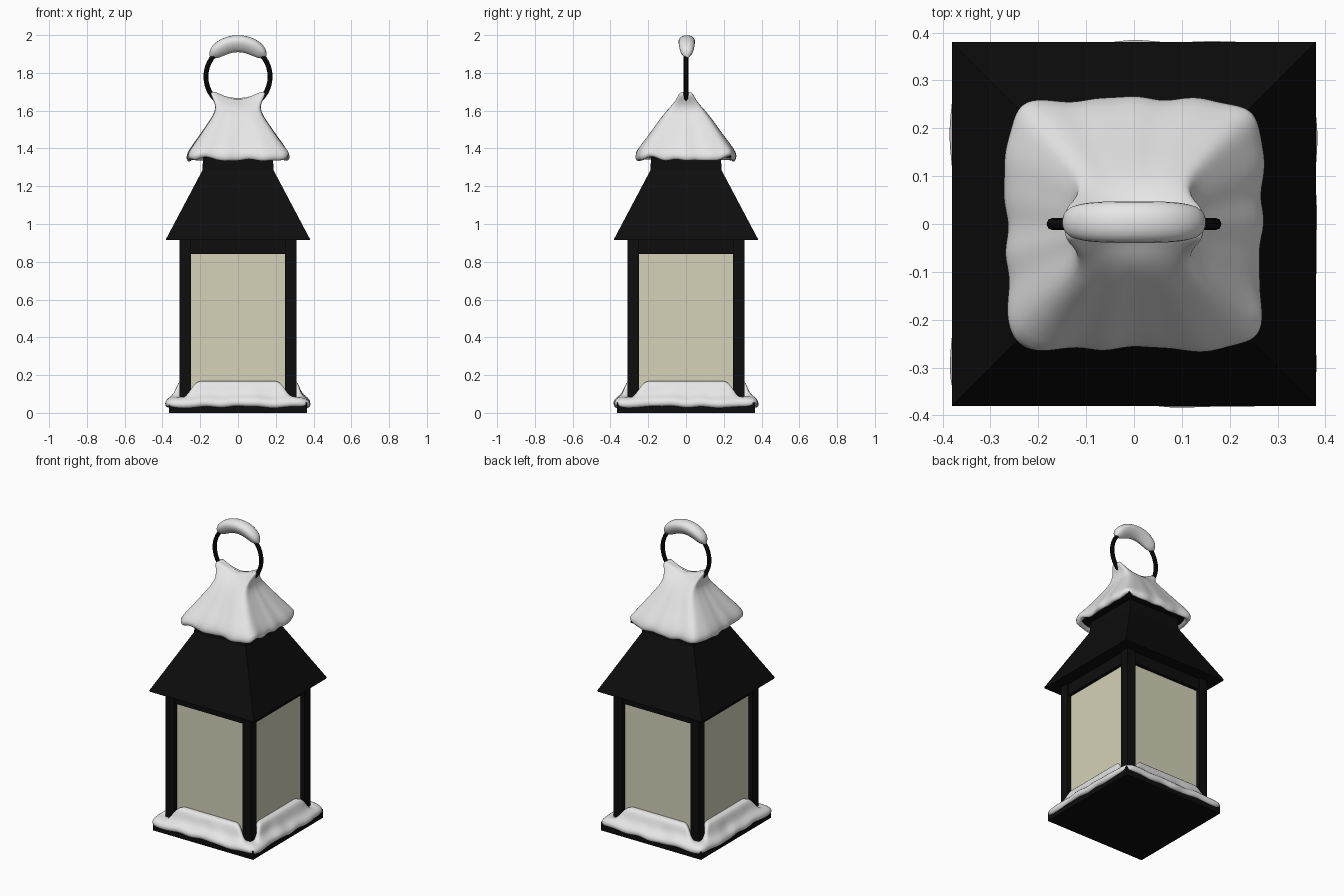
import bpy, bmesh, math
from math import sin, cos, pi
from mathutils import Vector

if "Cube" in bpy.data.objects:
    bpy.data.objects.remove(bpy.data.objects["Cube"], do_unlink=True)


def material(name, rgb, rough):
    m = bpy.data.materials.new(name)
    m.use_nodes = True
    m.diffuse_color = (*rgb, 1)
    bsdf = m.node_tree.nodes["Principled BSDF"]
    bsdf.inputs["Base Color"].default_value = (*rgb, 1)
    bsdf.inputs["Roughness"].default_value = rough
    return m


METAL = material("black metal", (0.004, 0.004, 0.004), 0.6)
GLASS = material("cream glass", (0.66, 0.64, 0.48), 0.5)
SNOW = material("white snow", (0.8, 0.8, 0.8), 0.8)


def loft(name, rings, mat, smooth=False, loop=False):
    """Skin closed rings of points; ends are capped unless the rings loop."""
    bm = bmesh.new()
    rows = [[bm.verts.new(p) for p in ring] for ring in rings]
    n = len(rows[0])
    pairs = list(zip(rows, rows[1:]))
    if loop:
        pairs.append((rows[-1], rows[0]))
    for lo, hi in pairs:
        for i in range(n):
            j = (i + 1) % n
            bm.faces.new((lo[i], lo[j], hi[j], hi[i]))
    if not loop:
        for row in (rows[0], rows[-1]):
            cap = bm.faces.new(row)
            if smooth:
                bmesh.ops.poke(bm, faces=[cap])
    bmesh.ops.recalc_face_normals(bm, faces=bm.faces[:])
    mesh = bpy.data.meshes.new(name)
    bm.to_mesh(mesh)
    bm.free()
    mesh.materials.append(mat)
    ob = bpy.data.objects.new(name, mesh)
    bpy.context.collection.objects.link(ob)
    if smooth:
        mesh.polygons.foreach_set("use_smooth", [True] * len(mesh.polygons))
        ob.modifiers.new("soften", "SUBSURF").levels = 1
        ob.modifiers["soften"].render_levels = 1
    return ob


def square(half, z, cx=0, cy=0):
    return [(cx + sx * half, cy + sy * half, z)
            for sx, sy in ((-1, -1), (1, -1), (1, 1), (-1, 1))]


def tower(name, steps, mat, cx=0, cy=0):
    """Square-section solid from (half width, height) steps."""
    return loft(name, [square(h, z, cx, cy) for h, z in steps], mat)


def perimeter(count, power):
    """Evenly spaced points round a unit square with softened corners."""
    pts = []
    for side in range(4):
        for k in range(count):
            u = -1 + 2 * k / count
            s = (abs(u) ** power + 1) ** (-1 / power)
            x, y = u * s, -s
            for _ in range(side):
                x, y = -y, x
            pts.append(Vector((x, y)))
    return pts


def wobble(a, shift=0):
    return (sin(5 * a + shift) + sin(11 * a + 2 + shift)
            + 0.8 * sin(17 * a + 1 - shift)) / 2.8


# Metal body and glazing
tower("base_slab", [(0.365, 0), (0.365, 0.055)], METAL)
tower("glass_panes", [(0.28, 0.05), (0.28, 0.9)], GLASS)
for ix, sx in (("right", -1), ("left", 1)):
    for iy, sy in (("front", -1), ("back", 1)):
        tower(f"{iy}_{ix}_post", [(0.03, 0.04), (0.03, 0.92)], METAL,
              sx * 0.28, sy * 0.28)
tower("top_rail", [(0.3, 0.84), (0.3, 0.92)], METAL)

# Roof tiers
tower("lower_roof", [(0.38, 0.915), (0.38, 0.922), (0.188, 1.285),
                     (0.185, 1.36)], METAL)
tower("upper_roof", [(0.237, 1.352), (0.237, 1.362), (0.03, 1.6),
                     (0.03, 1.63)], METAL)

# Carrying ring
bpy.ops.mesh.primitive_torus_add(major_radius=0.17, minor_radius=0.013,
                                 major_segments=40, minor_segments=8,
                                 location=(0, 0, 1.78), rotation=(pi / 2, 0, 0))
ring = bpy.context.object
ring.name = "carrying_ring"
ring.data.materials.append(METAL)
bpy.ops.object.shade_smooth_by_angle()

# Snow on the upper roof: half width, half depth, height, edge wave, saddle dip
CAP = [(0.19, 0.19, 1.365, 0, 0), (0.235, 0.235, 1.358, 0.4, 0),
       (0.245, 0.24, 1.336, 1, 0), (0.262, 0.255, 1.334, 1, 0),
       (0.272, 0.266, 1.36, 1, 0), (0.252, 0.25, 1.4, 0.7, 0),
       (0.205, 0.2, 1.465, 0.4, 0), (0.165, 0.158, 1.525, 0.3, 0),
       (0.13, 0.122, 1.575, 0.2, 0), (0.115, 0.085, 1.62, 0, 0),
       (0.132, 0.056, 1.66, 0, 0.02), (0.148, 0.04, 1.69, 0, 0.04),
       (0.135, 0.025, 1.708, 0, 0.045), (0.07, 0.012, 1.705, 0, 0.045)]
GAPS = [Vector(p) for p in ((-0.18, -0.26), (0.25, 0.23), (0.26, -0.19))]
rings = []
for hx, hy, z, wave, dip in CAP:
    row = []
    for p in perimeter(20, 8):
        a = math.atan2(p.y, p.x)
        w = wave * wobble(a)
        edge = Vector((p.x * 0.265, p.y * 0.265))
        lift = sum(math.exp(-((edge - g).length / 0.04) ** 2) for g in GAPS)
        x, y = p.x * (hx + 0.01 * w), p.y * (hy + 0.01 * w)
        low = wave if z < 1.38 else 0
        row.append((x, y, z + low * (0.008 * wobble(a, 2) + 0.025 * lift)
                    - dip * max(0, 1 - (x / 0.13) ** 2)))
    rings.append(row)
loft("roof_snow", rings, SNOW, smooth=True)

# Snow ledge on the base, drifting up against each pane
LEDGE = [(0.25, 0.04, 0), (0.345, 0.035, 0), (0.368, 0.028, 0),
         (0.382, 0.042, 0), (0.38, 0.066, 0), (0.358, 0.083, 0),
         (0.335, 0.085, 0.2), (0.322, 0.085, 0.75), (0.308, 0.082, 1),
         (0.29, 0.08, 1.05), (0.25, 0.08, 1.05)]
rings = []
for half, z, drift in LEDGE:
    row = []
    for p in perimeter(28, 16):
        a = math.atan2(p.y, p.x)
        along = min(abs(p.x), abs(p.y)) * 0.31
        bank = min(1, max(0, (0.262 - along) / 0.03))
        bank = bank * bank * (3 - 2 * bank)
        outer = half > 0.33
        r = half + (0.006 * wobble(a, 1) if outer else 0)
        row.append((p.x * r, p.y * r, z + 0.085 * drift * bank
                    + (0.008 * wobble(a, 3) if outer else 0)))
    rings.append(row)
loft("base_snow", rings, SNOW, smooth=True, loop=True)

# Snow resting on the ring
rings = []
STEPS = 14
for i in range(STEPS + 1):
    t = -1 + 2 * i / STEPS
    a = pi / 2 - t * 0.98
    size = 0.004 + 0.042 * max(0, 1 - abs(t) ** 3.2) ** 0.5
    row = []
    for k in range(12):
        b = 2 * pi * k / 12
        rad = 0.176 + size * sin(b) * (1 if sin(b) > 0 else 1.05)
        width = size * cos(b) * (1 + 0.35 * sin(b)) * 0.95
        row.append((rad * cos(a), width + 0.004, 1.78 + rad * sin(a)))
    rings.append(row)
loft("ring_snow", rings, SNOW, smooth=True)
